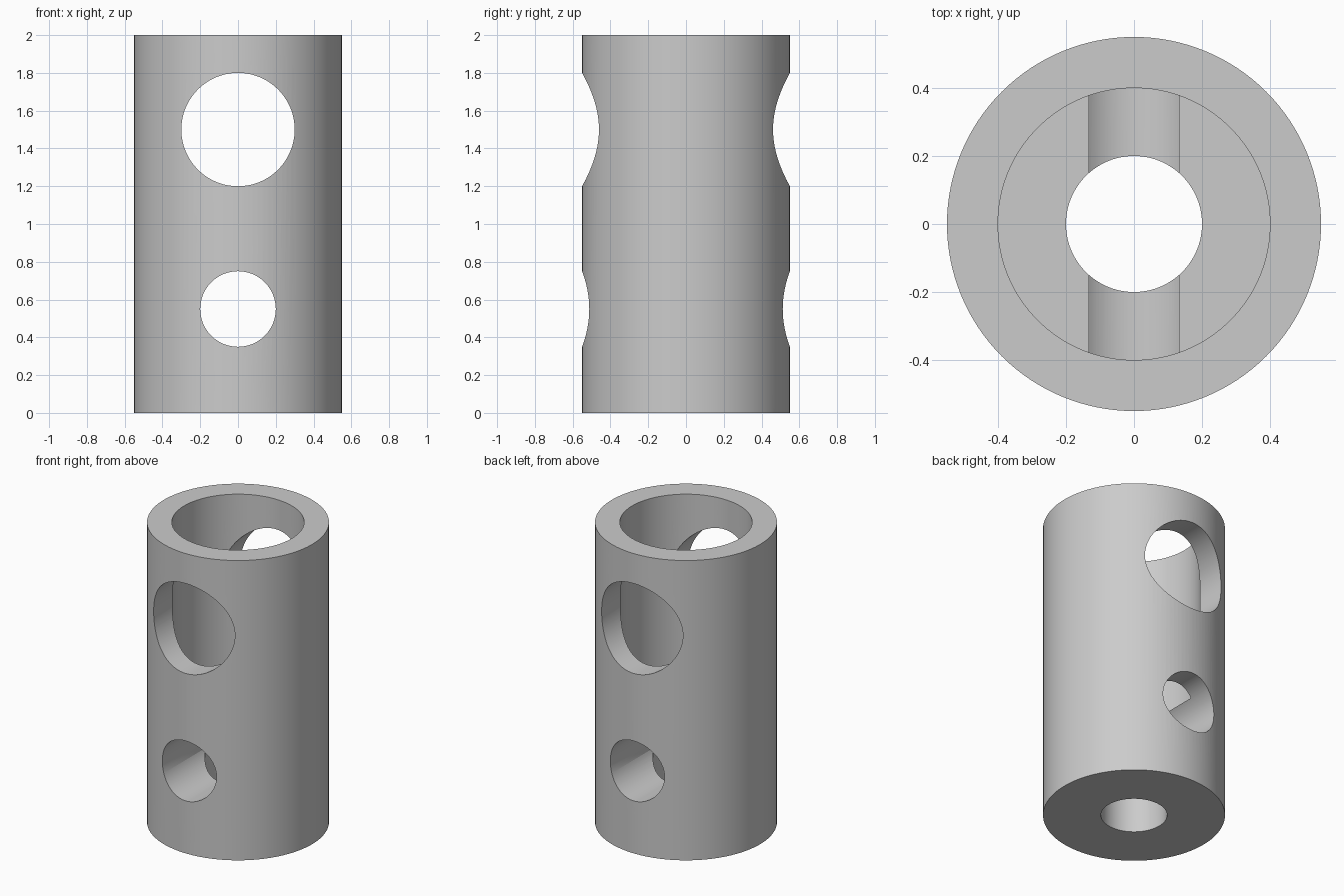
import bpy
import bmesh
import math
from mathutils import Matrix

SEGMENTS = 128

cube = bpy.data.objects.get("Cube")
if cube:
    bpy.data.objects.remove(cube, do_unlink=True)

# Single plain grey finish
grey = bpy.data.materials.new("plain grey")
grey.use_nodes = True
colour = (0.6, 0.6, 0.6, 1)
grey.diffuse_color = colour
grey.node_tree.nodes["Principled BSDF"].inputs["Base Color"].default_value = colour


def add_object(name, bm):
    bmesh.ops.recalc_face_normals(bm, faces=bm.faces)
    mesh = bpy.data.meshes.new(name)
    bm.to_mesh(mesh)
    bm.free()
    mesh.materials.append(grey)
    obj = bpy.data.objects.new(name, mesh)
    bpy.context.scene.collection.objects.link(obj)
    return obj


def lathe(name, profile):
    """Revolve a closed (radius, height) profile around z."""
    bm = bmesh.new()
    verts = [bm.verts.new((r, 0, z)) for r, z in profile]
    edges = [bm.edges.new((v, verts[i - 1])) for i, v in enumerate(verts)]
    bmesh.ops.spin(bm, geom=verts + edges, cent=(0, 0, 0), axis=(0, 0, 1),
                   angle=math.tau, steps=SEGMENTS, use_merge=True)
    bmesh.ops.remove_doubles(bm, verts=bm.verts, dist=0.0001)
    return add_object(name, bm)


def drill(target, name, radius, height):
    """Cut a round hole through the target from front to back."""
    bm = bmesh.new()
    bmesh.ops.create_cone(
        bm, cap_ends=True, segments=SEGMENTS, radius1=radius, radius2=radius, depth=2,
        matrix=Matrix.Translation((0, 0, height)) @ Matrix.Rotation(math.pi / 2, 4, "X"))
    cutter = add_object(name, bm)
    cutter.hide_render = True
    cut = target.modifiers.new(name, "BOOLEAN")
    cut.operation = "DIFFERENCE"
    cut.solver = "EXACT"
    cut.object = cutter
    bpy.ops.object.modifier_apply(modifier=cut.name)
    bpy.data.objects.remove(cutter, do_unlink=True)


# Sleeve with a wide bore above a shoulder and a narrow bore below it
sleeve = lathe("stepped_sleeve", [(0.2, 0), (0.55, 0), (0.55, 2),
                                  (0.4, 2), (0.4, 0.7), (0.2, 0.7)])
bpy.ops.object.select_all(action="DESELECT")
sleeve.select_set(True)
bpy.context.view_layer.objects.active = sleeve

# Cross holes
drill(sleeve, "upper_cross_hole", 0.3, 1.5)
drill(sleeve, "lower_cross_hole", 0.2, 0.55)

bpy.ops.object.shade_smooth_by_angle(angle=math.radians(30))
